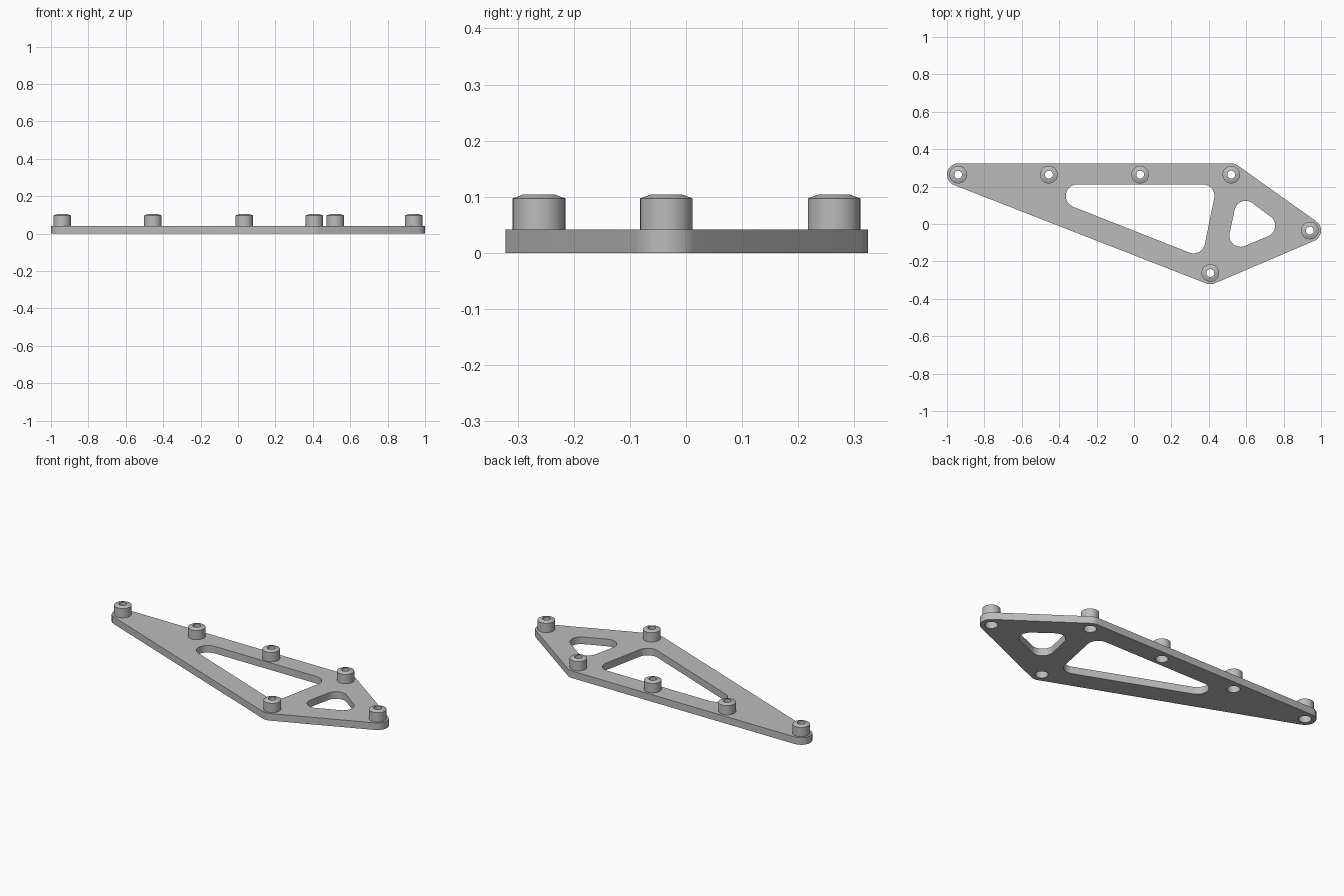
import bpy, bmesh, math
from mathutils import Vector

cube = bpy.data.objects.get("Cube")
if cube:
    bpy.data.objects.remove(cube, do_unlink=True)

PLATE_H, TOP = 0.042, 0.104
BOSS_R, POCKET_R, BORE_R = 0.047, 0.034, 0.021
BOSSES = [(-0.94, 0.264), (-0.455, 0.264), (0.033, 0.264),
          (0.52, 0.264), (0.94, -0.035), (0.408, -0.262)]

grey = bpy.data.materials.new("plain grey")
grey.use_nodes = True
grey.diffuse_color = (0.5, 0.5, 0.5, 1)
grey.node_tree.nodes["Principled BSDF"].inputs["Base Color"].default_value = (0.5, 0.5, 0.5, 1)


def rounded(centres, r, steps=10):
    """Outline wrapped around equal circles, centres counter-clockwise."""
    pts, n = [], len(centres)
    for i in range(n):
        a, b, c = (Vector(centres[(i + k) % n]) for k in (-1, 0, 1))
        start = math.atan2(*(b - a).yx) - math.pi / 2
        turn = (math.atan2(*(c - b).yx) - math.pi / 2 - start) % math.tau
        for s in range(steps + 1):
            t = start + turn * s / steps
            pts.append(b + r * Vector((math.cos(t), math.sin(t))))
    return pts


def circle(centre, r, n=32):
    return [Vector(centre) + r * Vector((math.cos(math.tau * i / n), math.sin(math.tau * i / n)))
            for i in range(n)]


def finish(name, mesh, bm):
    """Clean the mesh, shade it and link it."""
    bmesh.ops.remove_doubles(bm, verts=bm.verts, dist=0.0001)
    bmesh.ops.recalc_face_normals(bm, faces=bm.faces)
    bm.to_mesh(mesh)
    bm.free()
    mesh.materials.clear()
    mesh.materials.append(grey)
    mesh.shade_smooth()
    mesh.set_sharp_from_angle(angle=math.radians(30))
    obj = bpy.data.objects.new(name, mesh)
    bpy.context.collection.objects.link(obj)
    return obj


# Plate: filled outline with two windows and the screw pockets
corners = [BOSSES[0], BOSSES[5], BOSSES[4], BOSSES[3]]
outlines = [
    rounded(corners, 0.06),
    rounded([(-0.303, 0.15), (0.318, -0.095), (0.368, 0.15)], 0.062),
    rounded([(0.57, -0.062), (0.695, -0.009), (0.597, 0.064)], 0.06),
] + [circle(b, POCKET_R) for b in BOSSES]

curve = bpy.data.curves.new("plate_outline", "CURVE")
curve.dimensions = "2D"
curve.fill_mode = "BOTH"
curve.extrude = PLATE_H / 2
for outline in outlines:
    spline = curve.splines.new("POLY")
    spline.points.add(len(outline) - 1)
    spline.use_cyclic_u = True
    for p, co in zip(spline.points, outline):
        p.co = (co.x, co.y, 0, 1)
helper = bpy.data.objects.new("plate_outline", curve)
bpy.context.collection.objects.link(helper)
bpy.context.view_layer.update()
plate_mesh = bpy.data.meshes.new_from_object(helper)
bpy.data.objects.remove(helper, do_unlink=True)
bm = bmesh.new()
bm.from_mesh(plate_mesh)
bmesh.ops.translate(bm, verts=bm.verts, vec=(0, 0, PLATE_H / 2))
finish("plate", plate_mesh, bm)

# Bosses: turned profile with chamfered top, bore and wider pocket below
profile = [(POCKET_R, PLATE_H), (BOSS_R, PLATE_H), (BOSS_R, 0.097), (0.028, TOP),
           (BORE_R, TOP), (BORE_R, 0.056), (POCKET_R, 0.056)]
bm = bmesh.new()
verts = [bm.verts.new((r, 0, z)) for r, z in profile]
edges = [bm.edges.new((verts[i], verts[(i + 1) % len(verts)])) for i in range(len(verts))]
bmesh.ops.spin(bm, geom=verts + edges, cent=(0, 0, 0), axis=(0, 0, 1),
               angle=math.tau, steps=32, use_merge=True)
boss_mesh = bpy.data.meshes.new("boss")
first = finish("boss_1", boss_mesh, bm)
# the chamfer edge is shallow, so keep it crisp
boss_mesh.set_sharp_from_angle(angle=math.radians(15))
for i, (x, y) in enumerate(BOSSES):
    boss = first
    if i:
        boss = bpy.data.objects.new(f"boss_{i + 1}", boss_mesh)
        bpy.context.collection.objects.link(boss)
    boss.location = (x, y, 0)
